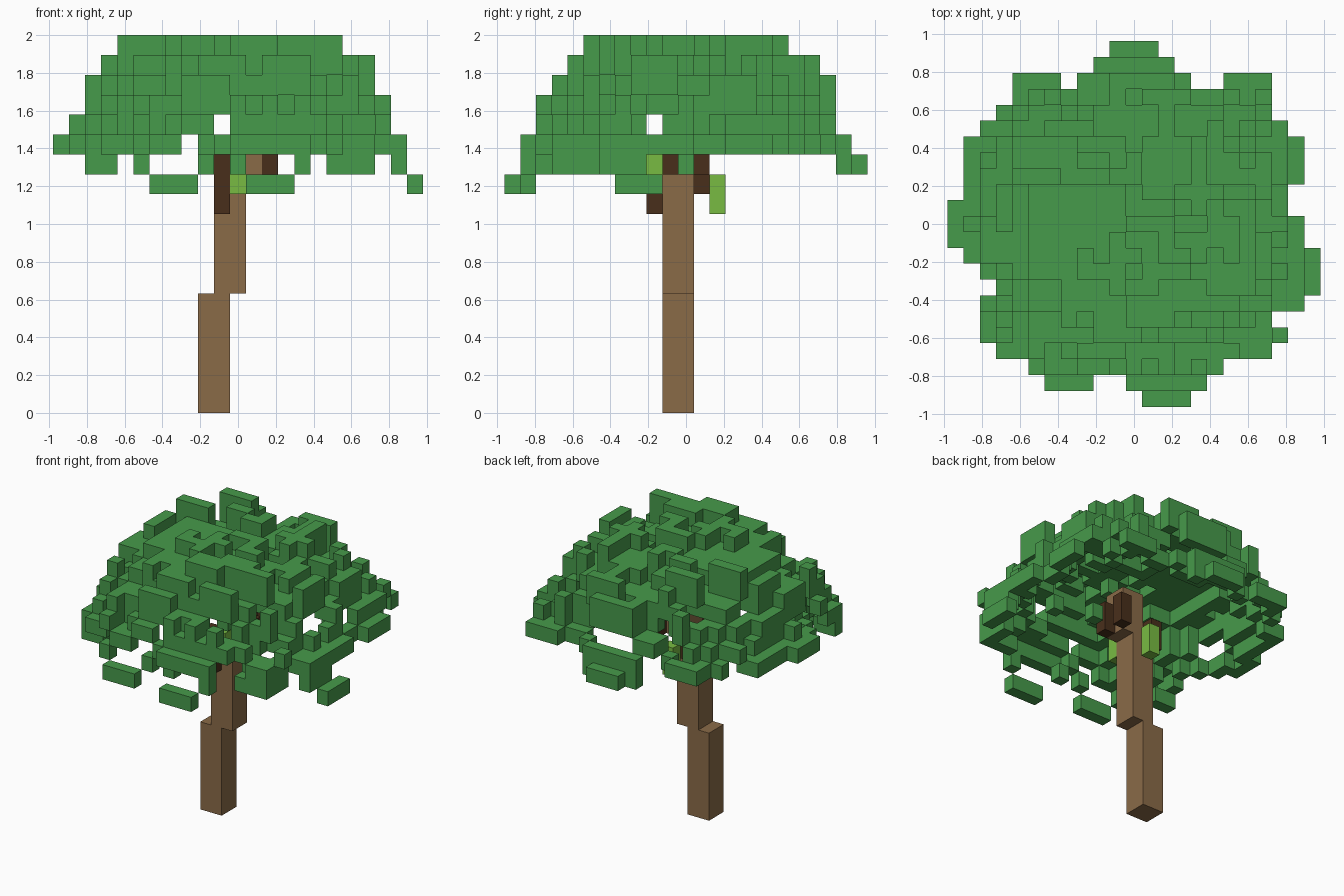
import bpy, bmesh, random
from mathutils import Vector

if "Cube" in bpy.data.objects:
    bpy.data.objects.remove(bpy.data.objects["Cube"])

random.seed(7)
SIZE = Vector((1.96 / 23, 1.92 / 23, 2 / 19))
ORIGIN = Vector((-0.98, -0.96, 0))


def material(name, colour):
    mat = bpy.data.materials.new(name)
    mat.diffuse_color = (*colour, 1)
    mat.use_nodes = True
    shader = mat.node_tree.nodes["Principled BSDF"]
    shader.inputs["Base Color"].default_value = (*colour, 1)
    return mat


LEAF = material("leaf green", (0.062, 0.325, 0.07))
BARK = material("bark brown", (0.255, 0.146, 0.064))
DARK = material("dark wood", (0.066, 0.028, 0.011))
FRUIT = material("light green", (0.19, 0.5, 0.055))


def block(x, y, z):
    """Cells inside three inclusive ranges."""
    return {(i, j, k) for i in range(x[0], x[1] + 1)
            for j in range(y[0], y[1] + 1) for k in range(z[0], z[1] + 1)}


def voxels(name, cells, mat):
    """Mesh of the outer skin of a set of grid cells."""
    bm = bmesh.new()
    corners = {}

    def vert(p):
        if p not in corners:
            corners[p] = bm.verts.new([o + s * c for o, s, c in zip(ORIGIN, SIZE, p)])
        return corners[p]

    for cell in sorted(cells):
        for axis in range(3):
            for side in (0, 1):
                step = list(cell)
                step[axis] += 2 * side - 1
                if tuple(step) in cells:
                    continue
                u, v = (axis + 1) % 3, (axis + 2) % 3
                loop = []
                for a, b in ((0, 0), (1, 0), (1, 1), (0, 1)):
                    p = list(cell)
                    p[axis] += side
                    p[u] += a
                    p[v] += b
                    loop.append(vert(tuple(p)))
                bm.faces.new(loop if side else loop[::-1])
    mesh = bpy.data.meshes.new(name)
    bm.to_mesh(mesh)
    bm.free()
    mesh.materials.append(mat)
    obj = bpy.data.objects.new(name, mesh)
    bpy.context.collection.objects.link(obj)


# Trunk in three stepped sections
voxels("trunk_lower", block((9, 10), (10, 11), (0, 5)), BARK)
voxels("trunk_middle", block((10, 11), (10, 11), (6, 11)), BARK)
voxels("trunk_upper", block((11, 12), (10, 11), (12, 14)), BARK)

# Dark branch stubs and hanging pods
voxels("branch_front", block((10, 10), (9, 9), (10, 12)), DARK)
voxels("branch_side", block((13, 13), (10, 10), (12, 13)), DARK)
voxels("branch_corner", block((13, 13), (12, 12), (12, 13)), DARK)
voxels("branch_back", block((10, 10), (12, 12), (11, 12)), DARK)
voxels("pod_front", block((11, 11), (9, 9), (11, 12)), FRUIT)
voxels("pod_back", block((11, 11), (13, 13), (10, 11)), FRUIT)

# Canopy plan: first and last column of each row, front to back
ROWS = [(12, 14), (11, 15), (5, 16), (3, 19), (2, 20), (2, 19), (2, 21), (3, 21),
        (2, 21), (1, 21), (1, 21), (1, 21), (1, 20), (1, 20), (1, 21), (1, 21),
        (1, 21), (2, 20), (3, 19), (4, 19), (8, 14), (9, 13)]
plan = {(i, j) for j, (a, b) in enumerate(ROWS) for i in range(a, b + 1) if j}
plan |= {(i, 20) for i in (4, 5, 6, 17, 18, 19)}
plan |= {(0, j) for j in (10, 11, 12)}

# Plan limits of each layer (x range, y range)
LIMITS = {18: (4, 17, 5, 17), 17: (3, 19, 4, 19), 16: (2, 19, 3, 20),
          15: (2, 20, 2, 20), 14: (1, 20, 2, 20)}


def dome(i, j):
    r = ((i - 11) ** 2 + (j - 11) ** 2) ** 0.5 * SIZE.x
    return 17.3 - 6.2 * r ** 3.6


def clip(i, j, k):
    """Lower a leaf until it fits inside its layer."""
    k = min(18, max(13, k))
    while k > 13:
        a, b, c, d = LIMITS[k]
        if a <= i <= b and c <= j <= d:
            break
        k -= 1
    return k


def neighbours(i, j):
    return ((i - 1, j), (i + 1, j), (i, j - 1), (i, j + 1))


# Ragged leaf bars laid over the dome
height = {c: clip(*c, round(dome(*c))) for c in sorted(plan)}
spots = sorted(plan)
for n in range(280):
    i, j = random.choice(spots)
    level = round(dome(i, j) + random.uniform(-1.1, 1.1))
    along_x = random.random() < 0.5
    for t in (-1, 0, 1):
        c = (i + t, j) if along_x else (i, j + t)
        if c in plan and abs(level - dome(*c)) < 1.7:
            height[c] = clip(*c, level)

# Low rim
for c in spots:
    if any(n not in plan for n in neighbours(*c)):
        height[c] = clip(*c, 14 if random.random() < 0.3 else 13)

# Bars that mark the widest reach of each upper layer
CROWN = [((4, 6), (14, 14), 18), ((6, 8), (17, 17), 18), ((15, 17), (6, 6), 18),
         ((13, 13), (5, 7), 18), ((3, 3), (11, 13), 17), ((19, 19), (8, 10), 17),
         ((12, 14), (19, 19), 17), ((9, 11), (4, 4), 17), ((2, 2), (9, 11), 16),
         ((10, 12), (20, 20), 16), ((8, 10), (3, 3), 16)]
for x, y, top in CROWN:
    for i, j, k in block(x, y, (top, top)):
        height[i, j] = k

canopy = set()
for (i, j), top in height.items():
    lowest = min(height.get(c, top) for c in neighbours(i, j))
    bottom = min(top, max(lowest + 1, top - 1))
    canopy |= block((i, i), (j, j), (bottom, top))
voxels("canopy", canopy, LEAF)

# Loose leaf bars hanging below the rim
HANGING = [((6, 8), 1, 11), ((12, 14), 0, 11), ((10, 12), 22, 12), ((9, 9), 21, 12),
           ((13, 13), 21, 12), ((2, 3), 4, 12), ((5, 5), 2, 12), ((17, 19), 3, 12),
           ((15, 15), 1, 12), ((9, 9), 2, 12), ((11, 11), 2, 12), ((15, 15), 11, 12)]
hanging = block((22, 22), (7, 9), (11, 11)) | block((21, 21), (6, 8), (12, 12))
hanging |= block((19, 19), (4, 5), (12, 12))
for x, y, z in HANGING:
    hanging |= block(x, (y, y), (z, z))
voxels("hanging_leaves", hanging, LEAF)
